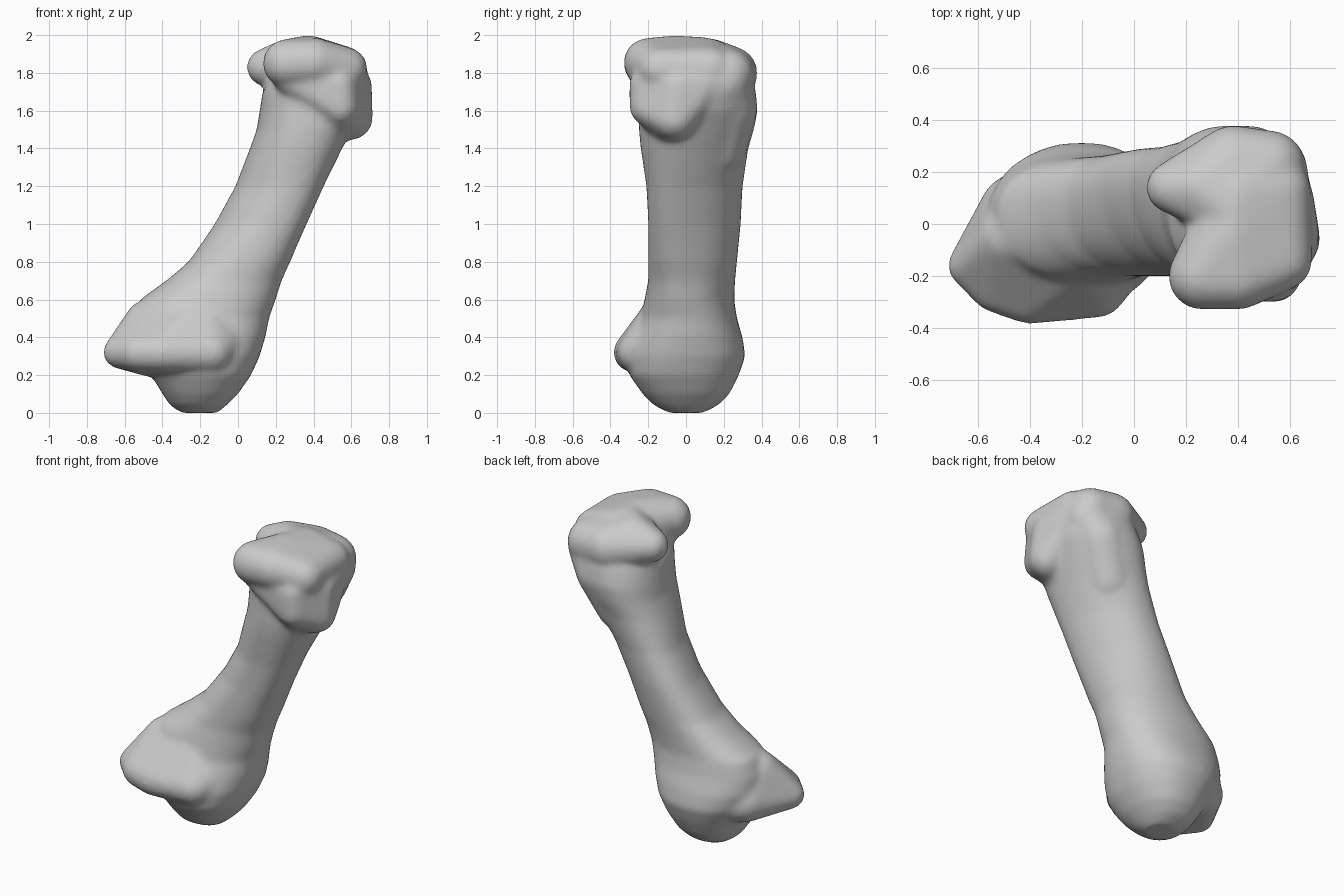
import bpy
import bmesh
from math import cos, sin, pi, copysign
from mathutils import Vector

default_cube = bpy.data.objects.get("Cube")
if default_cube:
    bpy.data.objects.remove(default_cube, do_unlink=True)

SIDES = 40

# Shaft sections: height, then x range and y range
SECTIONS = [
    (0.00, -.30, -.11, -.09, .09),
    (0.04, -.36, -.06, -.17, .17),
    (0.10, -.40, .00, -.23, .23),
    (0.20, -.46, .07, -.30, .28),
    (0.30, -.52, .115, -.31, .315),
    (0.40, -.56, .145, -.28, .30),
    (0.50, -.56, .165, -.24, .27),
    (0.60, -.52, .20, -.22, .255),
    (0.70, -.38, .23, -.20, .26),
    (0.80, -.26, .275, -.20, .27),
    (1.00, -.12, .36, -.20, .29),
    (1.20, -.01, .45, -.21, .30),
    (1.40, .065, .55, -.24, .33),
    (1.50, .10, .60, -.25, .36),
    (1.60, .115, .65, -.25, .38),
    (1.70, .13, .68, -.25, .37),
    (1.78, .17, .69, -.26, .35),
    (1.86, .21, .62, -.25, .31),
    (1.93, .25, .52, -.22, .22),
]


def signed_power(value, power):
    return copysign(abs(value) ** power, value)


def add_loft(bm, sections):
    """Skin rounded-box sections, skewed along the shaft, into a closed tube."""
    rings = []
    for z, x0, x1, y0, y1 in sections:
        skew = .35 * max(0, 1 - abs(z - 1.1) / .6)
        half = (x1 - x0) / 2 / (1 + skew * skew) ** .5
        ring = []
        for i in range(SIDES):
            a = 2 * pi * i / SIDES
            c, s = signed_power(cos(a), .88), signed_power(sin(a), .88)
            x = (x0 + x1) / 2 + half * (c - skew * s)
            y = (y0 + y1) / 2 + (y1 - y0) / 2 * s
            ring.append(bm.verts.new((x, y, z)))
        rings.append(ring)
    for low, high in zip(rings, rings[1:]):
        for i in range(SIDES):
            j = (i + 1) % SIDES
            bm.faces.new((low[i], low[j], high[j], high[i]))
    bm.faces.new(list(reversed(rings[0])))
    bm.faces.new(rings[-1])


def unit_ball():
    """Return the points of a ball of radius one."""
    ball = bmesh.new()
    bmesh.ops.create_icosphere(ball, subdivisions=3, radius=1)
    points = [v.co.copy() for v in ball.verts]
    ball.free()
    return points


BALL = unit_ball()


def add_hull(bm, *balls):
    """Stretch one convex skin around balls given as x, y, z, radius."""
    points = [bm.verts.new(Vector((x, y, z)) + p * r)
              for x, y, z, r in balls for p in BALL]
    bmesh.ops.convex_hull(bm, input=points)
    loose = [v for v in bm.verts if not v.link_faces]
    bmesh.ops.delete(bm, geom=loose, context="VERTS")


bm = bmesh.new()
add_loft(bm, SECTIONS)

# Flared lower end, with its hooked process and the slope up to the shaft
add_hull(bm, (-.63, -.16, .32, .085), (-.53, -.24, .32, .10), (-.40, -.28, .32, .105),
         (-.14, -.25, .32, .11), (-.48, -.05, .48, .12), (-.46, .06, .32, .13),
         (-.25, .18, .32, .13), (-.08, -.04, .40, .19), (-.18, -.10, .52, .13))

# Head: front condyle with rounded cap, then rear condyle, leaving a notch
add_hull(bm, (.26, -.20, 1.85, .13), (.40, -.20, 1.855, .13), (.57, -.14, 1.82, .115),
         (.37, -.05, 1.885, .115), (.40, .12, 1.87, .115), (.56, .13, 1.82, .12))
add_hull(bm, (.145, .14, 1.83, .10), (.26, .14, 1.87, .11), (.38, .24, 1.80, .14),
         (.52, .22, 1.79, .14), (.38, .05, 1.88, .115))

# Wedge-shaped tubercle under the front condyle
add_hull(bm, (.28, -.19, 1.77, .09), (.53, -.20, 1.74, .10), (.54, -.20, 1.62, .10),
         (.60, -.06, 1.56, .115), (.60, -.04, 1.73, .11), (.52, -.10, 1.52, .09),
         (.58, .10, 1.74, .11))

# Broad swelling on the rear of the neck
add_hull(bm, (.44, .23, 1.62, .15), (.53, .20, 1.75, .14), (.30, .20, 1.62, .15),
         (.34, .18, 1.40, .14))

bmesh.ops.recalc_face_normals(bm, faces=bm.faces)
mesh = bpy.data.meshes.new("bone")
bm.to_mesh(mesh)
bm.free()
bone = bpy.data.objects.new("bone", mesh)
bpy.context.collection.objects.link(bone)

# Bone colour
material = bpy.data.materials.new("light grey")
material.use_nodes = True
colour = (.6, .6, .6, 1)
material.diffuse_color = colour
material.node_tree.nodes["Principled BSDF"].inputs["Base Color"].default_value = colour
mesh.materials.append(material)

# Fuse the overlapping forms into one smooth skin
remesh = bone.modifiers.new("fuse", "REMESH")
remesh.mode = "VOXEL"
remesh.voxel_size = .016
remesh.use_smooth_shade = True
smooth = bone.modifiers.new("soften", "SMOOTH")
smooth.factor = .5
smooth.iterations = 14
